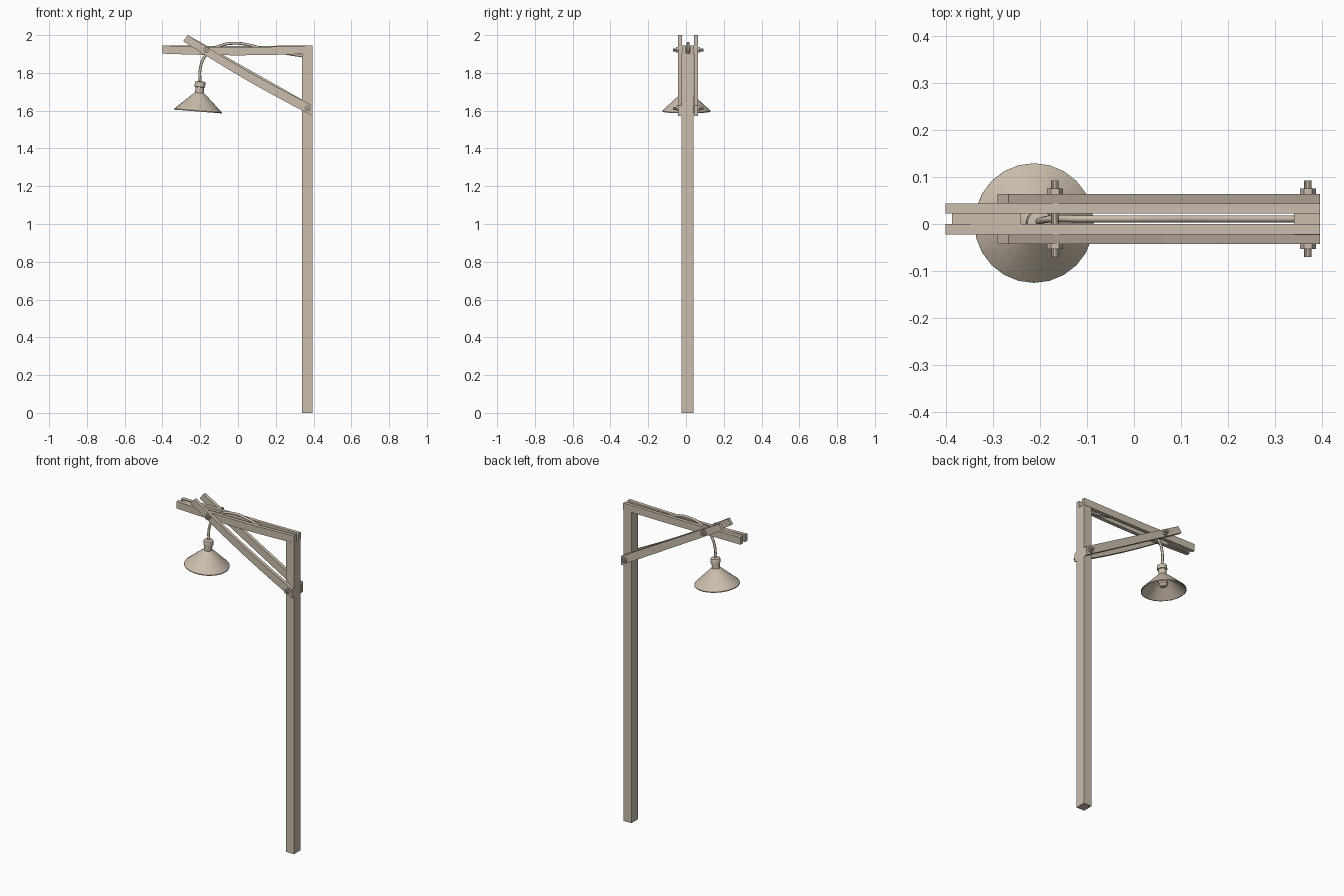
import bpy, bmesh, math
from mathutils import Vector, Matrix

if "Cube" in bpy.data.objects:
    bpy.data.objects.remove(bpy.data.objects["Cube"])

mat = bpy.data.materials.new("warm_beige")
mat.diffuse_color = (0.60, 0.51, 0.41, 1)
mat.use_nodes = True
mat.node_tree.nodes["Principled BSDF"].inputs["Base Color"].default_value = mat.diffuse_color
YC = 0.011  # centre plane of the timber frame


def finish(name, bm, smooth=False):
    bmesh.ops.recalc_face_normals(bm, faces=bm.faces[:])
    me = bpy.data.meshes.new(name)
    bm.to_mesh(me)
    bm.free()
    ob = bpy.data.objects.new(name, me)
    bpy.context.collection.objects.link(ob)
    me.materials.append(mat)
    if smooth:
        bpy.context.view_layer.objects.active = ob
        ob.select_set(True)
        bpy.ops.object.shade_smooth_by_angle(angle=math.radians(35))
        ob.select_set(False)
    return ob


def prism(name, outline, y0, y1):
    """Extrude an x-z outline between two y values."""
    bm = bmesh.new()
    f = bm.faces.new([bm.verts.new((x, y0, z)) for x, z in outline])
    r = bmesh.ops.extrude_face_region(bm, geom=[f])
    vs = [v for v in r["geom"] if isinstance(v, bmesh.types.BMVert)]
    bmesh.ops.translate(bm, verts=vs, vec=(0, y1 - y0, 0))
    return finish(name, bm)


def box(name, x0, x1, y0, y1, z0, z1):
    return prism(name, [(x0, z0), (x1, z0), (x1, z1), (x0, z1)], y0, y1)


def plank(name, lower, upper, sag, y0, y1, n=6):
    """Slightly bowed plank; lower and upper are edge lines (start, end)."""
    pts = []
    for edge, order in ((lower, range(n + 1)), (upper, range(n, -1, -1))):
        a, b = Vector(edge[0]), Vector(edge[1])
        for i in order:
            p = a.lerp(b, i / n)
            pts.append((p.x, p.y - sag * math.sin(math.pi * i / n)))
    return prism(name, pts, y0, y1)


def lathe(name, profile, matrix, sides=24, smooth=True):
    """Revolve an (r, z) profile about z; points with r = 0 close it."""
    bm = bmesh.new()
    vs = [bm.verts.new((r, 0, z)) for r, z in profile]
    es = [bm.edges.new(p) for p in zip(vs, vs[1:])]
    bmesh.ops.spin(bm, geom=vs + es, cent=(0, 0, 0), axis=(0, 0, 1),
                   angle=2 * math.pi, steps=sides, use_duplicate=False)
    bmesh.ops.remove_doubles(bm, verts=bm.verts[:], dist=1e-5)
    bm.transform(matrix)
    return finish(name, bm, smooth)


# Post and twin horizontal beams with an open slot between them
box("post", 0.34, 0.395, -0.023, 0.041, 0, 1.903)
for tag, y0, y1, sag in (("front", -0.022, 0.0, 0.009), ("back", 0.022, 0.043, 0.002)):
    plank(tag + "_beam", ((-0.4, 1.902), (0.395, 1.902)),
          ((-0.4, 1.945), (0.395, 1.945)), sag, y0, y1)
box("beam_spacer", -0.386, -0.24, -0.001, 0.023, 1.903, 1.94)

# Diagonal braces on both sides
for tag, y0, y1, sag in (("front", -0.042, -0.022, 0.012), ("back", 0.043, 0.064, 0.0)):
    plank(tag + "_brace", ((-0.29, 1.967), (0.395, 1.572)),
          ((-0.266, 2.0), (0.395, 1.627)), sag, y0, y1)

# Through bolts with hexagonal nuts
for tag, x, z in (("upper", -0.168, 1.922), ("lower", 0.369, 1.612)):
    to_y = Matrix.Translation((x, YC, z)) @ Matrix.Rotation(-math.pi / 2, 4, 'X')
    lathe(tag + "_bolt", [(0, -0.081), (0.008, -0.081), (0.008, 0.081), (0, 0.081)],
          to_y, 10)
    for side, s in (("front", -1), ("back", 1)):
        lathe(f"{tag}_{side}_nut", [(0, s * 0.05), (0.017, s * 0.05),
                                    (0.017, s * 0.064), (0, s * 0.064)], to_y, 6, False)

# Lamp hangs slightly tilted; local z = 0 is the top of the socket
tilt = Matrix.Translation((-0.2, 0.002, 1.752)) @ Matrix.Rotation(math.radians(4.5), 4, 'Y')
lathe("lamp_socket", [(0, 0.004), (0.012, 0.004), (0.026, 0), (0.028, -0.004),
                      (0.028, -0.026), (0.023, -0.028), (0.023, -0.058),
                      (0.031, -0.066), (0, -0.066)], tilt)
lathe("lamp_shade", [(0, -0.058), (0.024, -0.058), (0.034, -0.066), (0.127, -0.152),
                     (0.127, -0.157), (0.123, -0.157), (0.032, -0.072), (0, -0.072)], tilt)
lathe("bulb", [(0, -0.07), (0.014, -0.07), (0.016, -0.084), (0.027, -0.102),
               (0.028, -0.116), (0.018, -0.132), (0, -0.138)], tilt, 16)

# Cable from the post over the beam and down to the lamp
cu = bpy.data.curves.new("cable", 'CURVE')
cu.dimensions = '3D'
cu.bevel_depth = 0.0075
cu.bevel_resolution = 2
cu.resolution_u = 4
cu.use_fill_caps = True
path = [(-0.2, 1.745), (-0.2, 1.82), (-0.172, 1.893), (-0.11, 1.938), (-0.02, 1.957),
        (0.06, 1.947), (0.14, 1.926), (0.24, 1.906), (0.345, 1.889)]
sp = cu.splines.new('BEZIER')
sp.bezier_points.add(len(path) - 1)
for i, (bp, (x, z)) in enumerate(zip(sp.bezier_points, path)):
    bp.co = (x, 0.002 if i < 1 else YC if i > 1 else 0.006, z)
    bp.handle_left_type = bp.handle_right_type = 'AUTO'
cable = bpy.data.objects.new("cable", cu)
bpy.context.collection.objects.link(cable)
cu.materials.append(mat)
